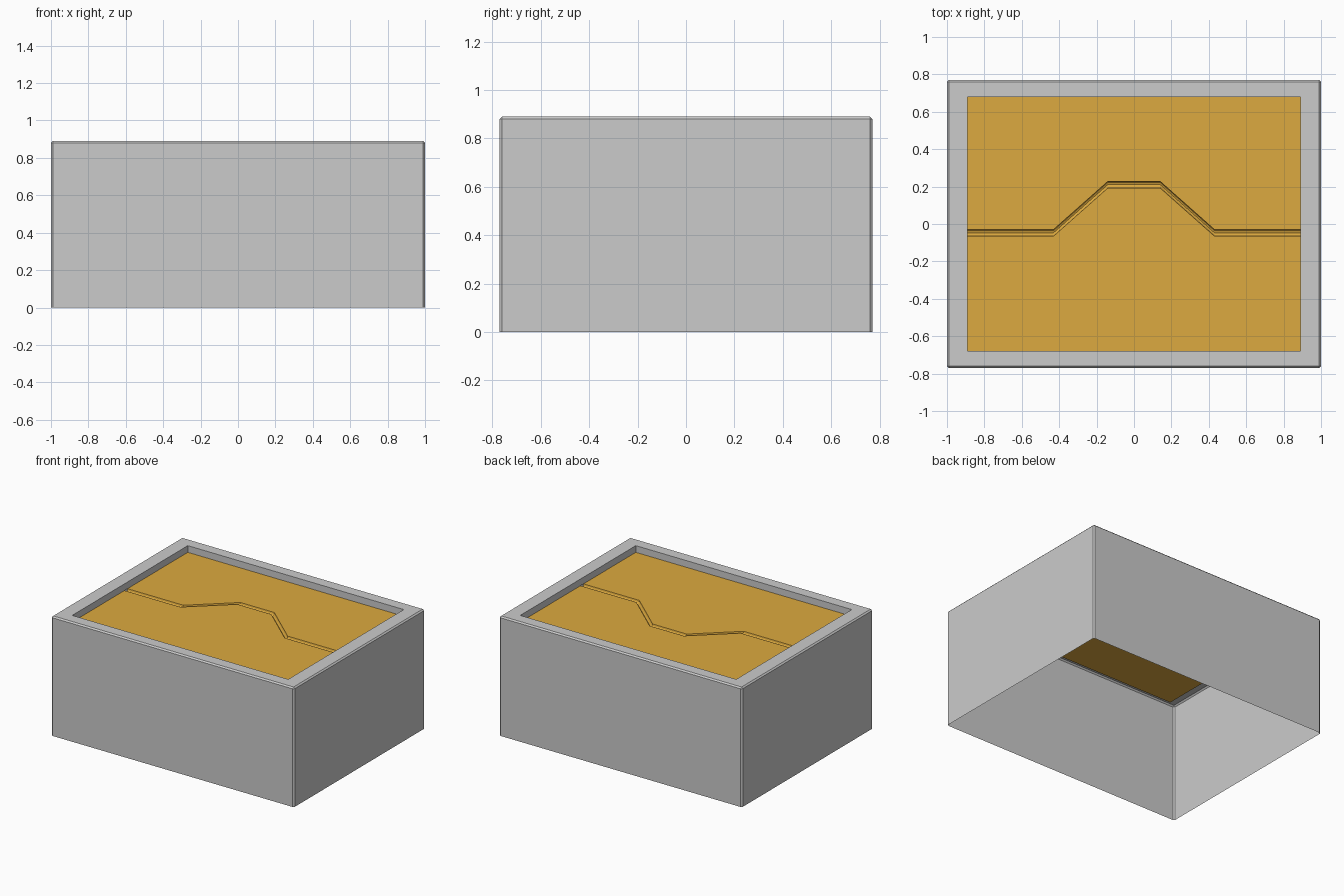
import bpy, bmesh, math

if "Cube" in bpy.data.objects:
    bpy.data.objects.remove(bpy.data.objects["Cube"])

W, D, H = 1.0, 0.77, 0.89      # half width, half depth, height
OX, OY = 0.89, 0.68            # half size of the top opening
PANEL_Z = 0.84                 # height of the recessed panel


def add_object(name, bm, color=None):
    bmesh.ops.recalc_face_normals(bm, faces=bm.faces)
    mesh = bpy.data.meshes.new(name)
    bm.to_mesh(mesh)
    bm.free()
    ob = bpy.data.objects.new(name, mesh)
    bpy.context.collection.objects.link(ob)
    if color:
        mat = bpy.data.materials.new(name + "_color")
        mat.diffuse_color = color
        mat.use_nodes = True
        mat.node_tree.nodes["Principled BSDF"].inputs["Base Color"].default_value = mat.diffuse_color
        mesh.materials.append(mat)
    return ob


# Thin shell: open underneath, small chamfer on uprights and top edges
bm = bmesh.new()
bmesh.ops.create_cube(bm, size=1)
for v in bm.verts:
    v.co = (v.co.x * 2 * W, v.co.y * 2 * D, (v.co.z + 0.5) * H)
edges = [e for e in bm.edges if any(v.co.z > 0.1 for v in e.verts)]
bmesh.ops.bevel(bm, geom=edges, offset=0.01, segments=1, affect='EDGES')
bm.normal_update()
bottom = [f for f in bm.faces if f.normal.z < -0.9]
bmesh.ops.delete(bm, geom=bottom, context='FACES')

# Rim opening and the short inner wall down to the panel
top = max(bm.faces, key=lambda f: f.normal.z)
bmesh.ops.inset_region(bm, faces=[top], thickness=0.05)
for v in top.verts:
    v.co.x = math.copysign(OX, v.co.x)
    v.co.y = math.copysign(OY, v.co.y)
wall = bmesh.ops.extrude_face_region(bm, geom=[top])
for g in wall["geom"]:
    if isinstance(g, bmesh.types.BMVert):
        g.co.z = PANEL_Z
floor = [g for g in wall["geom"] if isinstance(g, bmesh.types.BMFace)]
bmesh.ops.delete(bm, geom=floor + ([top] if top.is_valid else []), context='FACES')
add_object("box_shell", bm)

# Panel with a rounded groove following a stepped path
half = [(0.14, 0.21), (0.43, -0.047), (OX, -0.047)]
path = [(-x, y) for x, y in reversed(half)] + half
groove = [(0.018 * math.cos(a), -0.022 * math.sin(a))
          for a in (math.pi * i / 6 for i in range(7))]
bm = bmesh.new()
rows = []
for x, y in path:
    section = [(OY, 0)] + [(y + dy, dz) for dy, dz in groove] + [(-OY, 0)]
    rows.append([bm.verts.new((x, sy, PANEL_Z + sz)) for sy, sz in section])
for a, b in zip(rows, rows[1:]):
    for i in range(len(a) - 1):
        bm.faces.new((a[i], a[i + 1], b[i + 1], b[i]))
panel = add_object("grooved_panel", bm, (0.72, 0.4, 0.05, 1))
if panel.data.polygons[0].normal.z < 0:
    panel.data.flip_normals()
